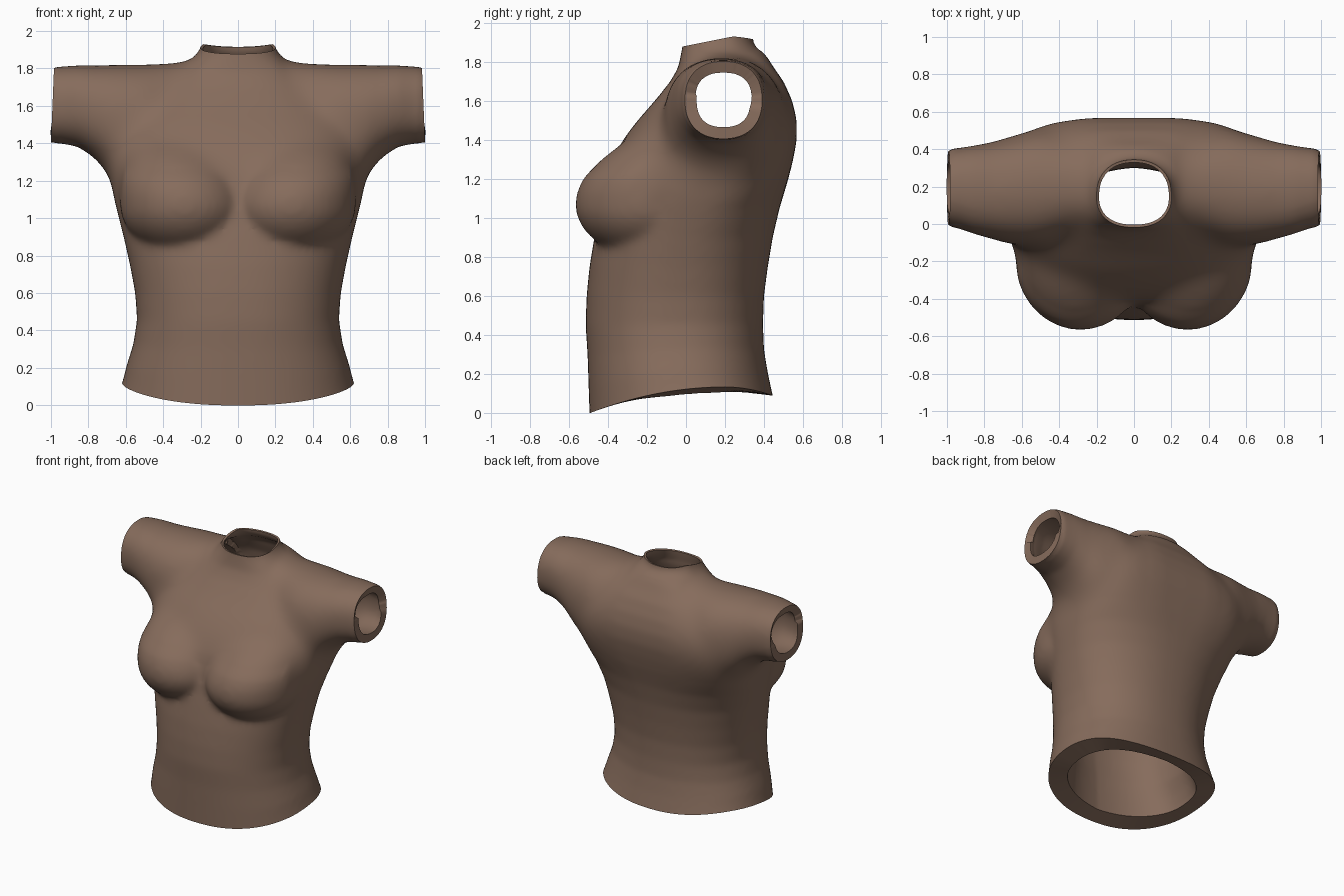
import bpy, bmesh, math
from mathutils import Vector

if "Cube" in bpy.data.objects:
    bpy.data.objects.remove(bpy.data.objects["Cube"])

SEG = 56


def sgn_pow(v, p):
    return math.copysign(abs(v) ** p, v)


def loft(bm, rings, place):
    """Closed tube through rings; place(ring, angle) gives each point."""
    loops = [[bm.verts.new(place(r, 2 * math.pi * i / SEG)) for i in range(SEG)]
             for r in rings]
    for a, b in zip(loops, loops[1:]):
        for i in range(SEG):
            j = (i + 1) % SEG
            bm.faces.new((a[i], a[j], b[j], b[i]))
    bm.faces.new(loops[0])
    bm.faces.new(loops[-1])


bm = bmesh.new()

# Trunk and neck: height, half width, front y, back y
trunk = [(-.15, .65, -.49, .47), (0, .62, -.495, .445), (.15, .595, -.50, .42),
         (.3, .56, -.505, .40), (.45, .54, -.515, .395), (.6, .55, -.51, .40),
         (.75, .578, -.495, .42), (.9, .612, -.47, .445), (1.05, .65, -.44, .48),
         (1.2, .685, -.415, .525), (1.3, .69, -.38, .55), (1.4, .67, -.325, .568),
         (1.5, .64, -.25, .568), (1.6, .58, -.16, .545), (1.7, .48, -.08, .50),
         (1.77, .37, -.04, .45), (1.82, .29, -.03, .42), (1.87, .225, -.02, .375),
         (1.92, .195, -.015, .345), (2.06, .19, -.01, .34)]


def trunk_point(r, a):
    # The upper back is broad and flat, the waist and neck are rounder
    broad = max(0, 1 - abs(r[0] - 1.45) / .45)
    p = 2.25 + broad * (1.9 if math.sin(a) > 0 else .3)
    c, s = sgn_pow(math.cos(a), 2 / p), sgn_pow(math.sin(a), 2 / p)
    return (r[1] * c, (r[2] + r[3]) / 2 + (r[3] - r[2]) / 2 * s, r[0])


loft(bm, trunk, trunk_point)

# Sleeves and shoulders as one crossbar: x, front y, back y, bottom z, top z
sleeve = [(1.08, -.01, .395, 1.395, 1.80), (.95, -.02, .405, 1.40, 1.81),
          (.85, -.055, .42, 1.38, 1.817), (.75, -.09, .445, 1.305, 1.82),
          (.68, -.11, .465, 1.21, 1.822), (.5, -.12, .515, 1.18, 1.822),
          (.3, -.02, .44, 1.3, 1.835)]
bar = sleeve + [(0, 0, .38, 1.4, 1.84)] + [(-r[0],) + r[1:] for r in reversed(sleeve)]


def sleeve_point(r, a):
    c, s = sgn_pow(math.cos(a), .87), sgn_pow(math.sin(a), .87)
    return (r[0], (r[1] + r[2]) / 2 + (r[2] - r[1]) / 2 * c,
            (r[3] + r[4]) / 2 + (r[4] - r[3]) / 2 * s)


loft(bm, bar, sleeve_point)

# Bust: full below, sloping back into the chest above
for side in (-1, 1):
    ball = bmesh.ops.create_uvsphere(bm, u_segments=40, v_segments=24, radius=1)["verts"]
    for v in ball:
        x, y, t = v.co
        up = max(t, 0)
        v.co = Vector((side * (.285 + .06 * up) + x * .345, -.20 + y * .368 + .31 * up * up,
                       1.07 + t * (.46 if t > 0 else .27)))

bmesh.ops.recalc_face_normals(bm, faces=bm.faces)
raw = bpy.data.meshes.new("body_volume")
bm.to_mesh(raw)
bm.free()
helper = bpy.data.objects.new("body_volume", raw)
bpy.context.collection.objects.link(helper)

# Fuse the volumes and soften the joins
fuse = helper.modifiers.new("fuse", 'REMESH')
fuse.mode = 'VOXEL'
fuse.voxel_size = .02
soft = helper.modifiers.new("soften", 'SMOOTH')
soft.factor = .5
soft.iterations = 12
shell = bpy.data.meshes.new_from_object(
    helper.evaluated_get(bpy.context.evaluated_depsgraph_get()))
bpy.data.objects.remove(helper)

bm = bmesh.new()
bm.from_mesh(shell)

# Blend the shoulders into the trunk and neck, and the upper bust into the chest
for i in range(40):
    k = i / 40
    blend = [v for v in bm.verts
             if 1.08 + .1 * k < v.co.z < 1.88 and .2 + .12 * k < abs(v.co.x) < .86 - .1 * k
             and v.co.y > -.3 + .1 * k
             or 1.2 + .06 * k < v.co.z < 1.66 - .1 * k and v.co.y < 0 and abs(v.co.x) < .6]
    bmesh.ops.smooth_vert(bm, verts=blend, factor=.5,
                          use_axis_x=True, use_axis_y=True, use_axis_z=True)

# Open the hem, neck and cuffs
cuts = [((0, 0, 0), (0, 0, -1)), ((0, 0, 1.882), (0, -.2, 1)),
        ((.992, 0, 1.6), (1, 0, .04)), ((-.992, 0, 1.6), (-1, 0, .04))]
for co, no in cuts:
    bmesh.ops.bisect_plane(bm, geom=bm.verts[:] + bm.edges[:] + bm.faces[:], dist=1e-5,
                           plane_co=co, plane_no=no, clear_outer=True)

for v in bm.verts:
    # Dip the neckline at the back
    if v.co.z > 1.85 and v.co.y > .24:
        v.co.z -= (v.co.z - 1.85) / .09 * .3 * (v.co.y - .24)
    # Roll the cuff edges slightly inward
    d = min(1, max(0, (abs(v.co.x) - .955) / .035))
    v.co.y += (.19 - v.co.y) * .05 * d * d
    v.co.z += (1.6 - v.co.z) * .03 * d * d
bm.to_mesh(shell)
bm.free()

shell.name = "torso_top"
top = bpy.data.objects.new("torso_top", shell)
bpy.context.collection.objects.link(top)


# Wall: thick at the hem, medium at the cuffs, thin at the neck
def wall(co):
    if abs(co.x) < .32 and co.z > 1.6:
        return .06 - .045 * min(1, (co.z - 1.6) / .2)
    low = min(1, max(0, (1.1 - co.z) / .8))
    return .06 + low * (.04 + .04 * min(1, abs(co.x) / .6))


group = top.vertex_groups.new(name="wall")
for v in shell.vertices:
    group.add([v.index], wall(v.co) / .16, 'REPLACE')
solid = top.modifiers.new("wall", 'SOLIDIFY')
solid.thickness = .16
solid.offset = -1
solid.vertex_group = "wall"

brown = bpy.data.materials.new("warm brown")
brown.diffuse_color = (.24, .15, .107, 1)
brown.use_nodes = True
brown.node_tree.nodes["Principled BSDF"].inputs["Base Color"].default_value = brown.diffuse_color
shell.materials.clear()
shell.materials.append(brown)

bpy.context.view_layer.objects.active = top
top.select_set(True)
bpy.ops.object.modifier_apply(modifier="wall")

# Curve the hem: lowest at the front, raised at the sides
for v in top.data.vertices:
    d = v.co.y - .2
    rise = .133 - (.133 * (d / .69) ** 2 if d < 0 else .043 * (d / .24) ** 2)
    v.co.z += rise * min(1, max(0, 1 - v.co.z / .6)) ** 2
bpy.ops.object.shade_smooth_by_angle(angle=math.radians(45))
